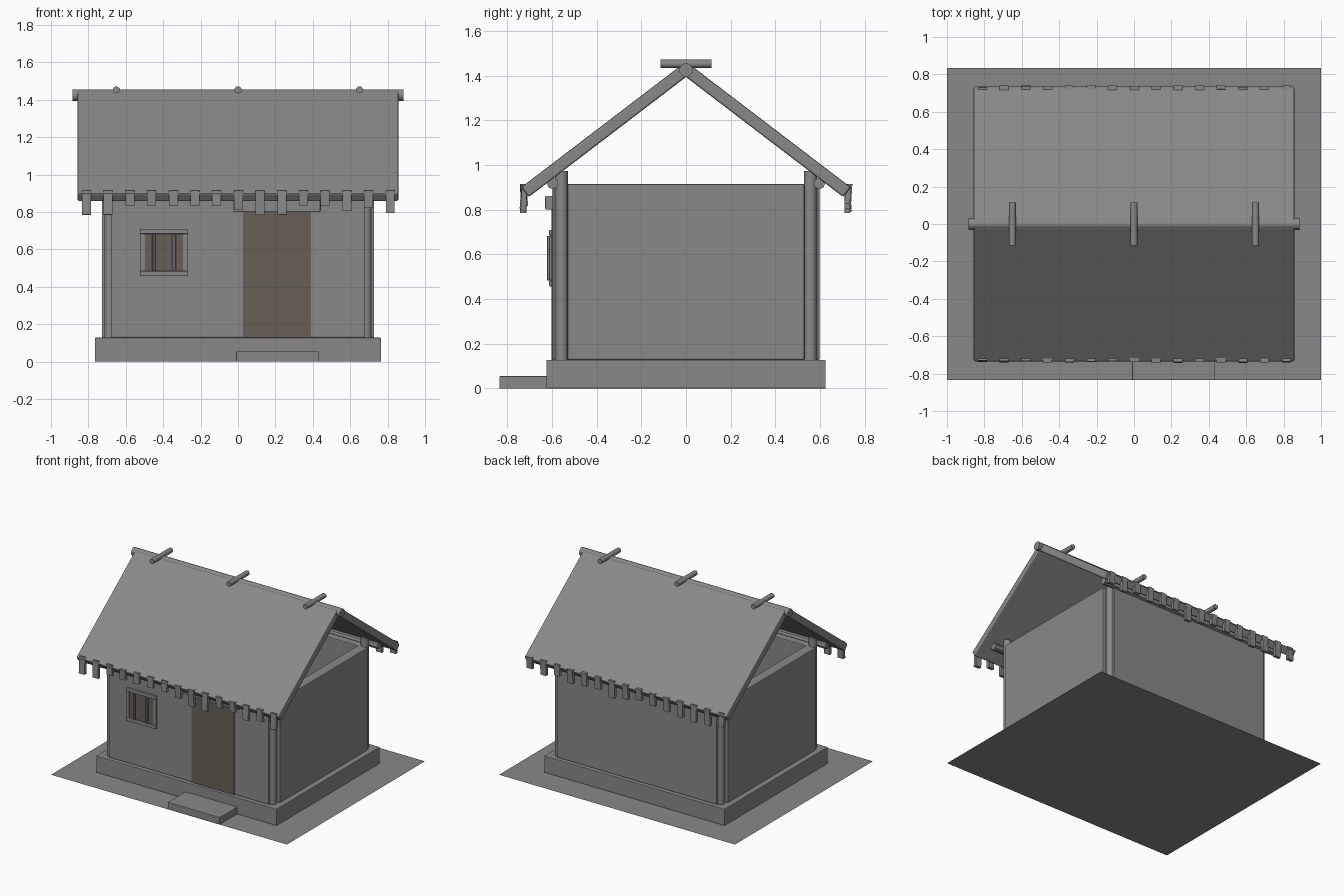
import bpy
import math
import random

random.seed(4)
if "Cube" in bpy.data.objects:
    bpy.data.objects.remove(bpy.data.objects["Cube"], do_unlink=True)


def material(name, rgb):
    m = bpy.data.materials.new(name)
    m.use_nodes = True
    m.diffuse_color = (*rgb, 1)
    m.node_tree.nodes["Principled BSDF"].inputs["Base Color"].default_value = (*rgb, 1)
    return m


GREY = material("weathered grey", (0.25, 0.25, 0.25))
BROWN = material("dark wood", (0.135, 0.117, 0.095))


def box(name, x, y, z, mat=GREY, bevel=0.0, rot=0.0):
    """Box from (low, high) ranges, tilted about its own x axis."""
    spans = (x, y, z)
    bpy.ops.mesh.primitive_cube_add(
        size=1, location=[(a + b) / 2 for a, b in spans])
    ob = bpy.context.object
    ob.name = name
    ob.scale = [b - a for a, b in spans]
    bpy.ops.object.transform_apply(location=False, rotation=False, scale=True)
    ob.rotation_euler.x = rot
    ob.data.materials.append(mat)
    if bevel:
        mod = ob.modifiers.new("soft_edges", "BEVEL")
        mod.width = bevel
        mod.segments = 2
    return ob


def pole(name, centre, radius, length, axis="z", sides=12):
    rot = {"x": (0, math.pi / 2, 0), "y": (math.pi / 2, 0, 0), "z": (0, 0, 0)}[axis]
    bpy.ops.mesh.primitive_cylinder_add(
        vertices=sides, radius=radius, depth=length, location=centre, rotation=rot)
    ob = bpy.context.object
    ob.name = name
    ob.data.materials.append(GREY)
    bpy.ops.object.shade_smooth_by_angle(angle=math.radians(40))
    return ob


# Ground sheet, plinth and doorstep
bpy.ops.mesh.primitive_plane_add(size=2, location=(0, 0, 0))
ground = bpy.context.object
ground.name = "ground_sheet"
ground.scale.y = 0.835
ground.data.materials.append(GREY)
PLINTH = 0.128
box("plinth", (-0.765, 0.765), (-0.625, 0.625), (0, PLINTH), bevel=0.004)
box("doorstep", (-0.01, 0.43), (-0.835, -0.62), (0, 0.055), bevel=0.003)

# Walls, with open gables above
TOP = 0.915
for s, end in ((-1, "front"), (1, "back")):
    ys = sorted((s * 0.52, s * 0.598))
    box(end + "_wall", (-0.68, 0.68), ys, (PLINTH, TOP), bevel=0.006)
for s, side in ((-1, "right"), (1, "left")):
    xs = sorted((s * 0.65, s * 0.728))
    box(side + "_wall", xs, (-0.53, 0.53), (PLINTH, TOP), bevel=0.006)

# Corner posts and eave beams
for sy, end in ((-1, "front"), (1, "back")):
    for sx, side in ((-1, "right"), (1, "left")):
        pole(f"{end}_{side}_post", (sx * 0.685, sy * 0.557, (PLINTH + 0.973) / 2),
             0.029, 0.973 - PLINTH)
    pole(end + "_eave_beam", (0, sy * 0.597, 0.918), 0.026, 1.56, "x", 8)

# Door and lintel
box("door", (0.027, 0.39), (-0.603, -0.596), (PLINTH, 0.80), BROWN)
box("door_lintel", (-0.025, 0.44), (-0.63, -0.59), (0.80, 0.862), bevel=0.005)

# Window: pane, frame and bars
W, E, LOW, HIGH, RIM = -0.524, -0.267, 0.457, 0.71, 0.027
FRAME = (-0.612, -0.59)
box("window_pane", (W + RIM, E - RIM), (-0.602, -0.596), (LOW + RIM, HIGH - RIM), BROWN)
for name, z in (("window_sill", LOW), ("window_head", HIGH - RIM)):
    box(name, (W, E), FRAME, (z, z + RIM), bevel=0.004)
for name, x in (("window_right_jamb", W), ("window_left_jamb", E - RIM)):
    box(name, (x, x + RIM), FRAME, (LOW + RIM, HIGH - RIM), bevel=0.004)
for x in (-0.451, -0.342):
    pole("window_bar", (x, -0.612, (LOW + HIGH) / 2), 0.01, HIGH - LOW - 2 * RIM, sides=8)

# Roof slopes
PITCH = math.atan2(0.547, 0.717)
for s, end in ((-1, "front"), (1, "back")):
    y = s * 0.362
    box(end + "_roof_slope", (-0.858, 0.858), (y - 0.451, y + 0.451),
        (1.1245, 1.1795), bevel=0.008, rot=-s * PITCH)

# Ridge pole and the short poles crossing it
pole("ridge_pole", (0, 0, 1.425), 0.031, 1.77, "x")
for x in (-0.65, 0, 0.65):
    pole("ridge_cross_pole", (x, 0, 1.453), 0.019, 0.23, "y", 10)

# Ragged thatch strips hanging from both eaves
FRONT_DROPS = (13, 13, 8, 8, 8, 8, 8, 10, 13, 13, 8, 8, 11, 9, 12)
for s, end in ((-1, "front"), (1, "back")):
    for i, drop in enumerate(FRONT_DROPS):
        if s > 0:
            drop = random.uniform(8, 13)
        x = -0.81 + i * 0.116
        y = s * (0.725 + random.uniform(-0.005, 0.005))
        box(end + "_thatch_strip", (x - 0.024, x + 0.024), (y - 0.012, y + 0.012),
            (0.915 - drop / 100, 0.915), rot=random.uniform(-0.08, 0.08))
